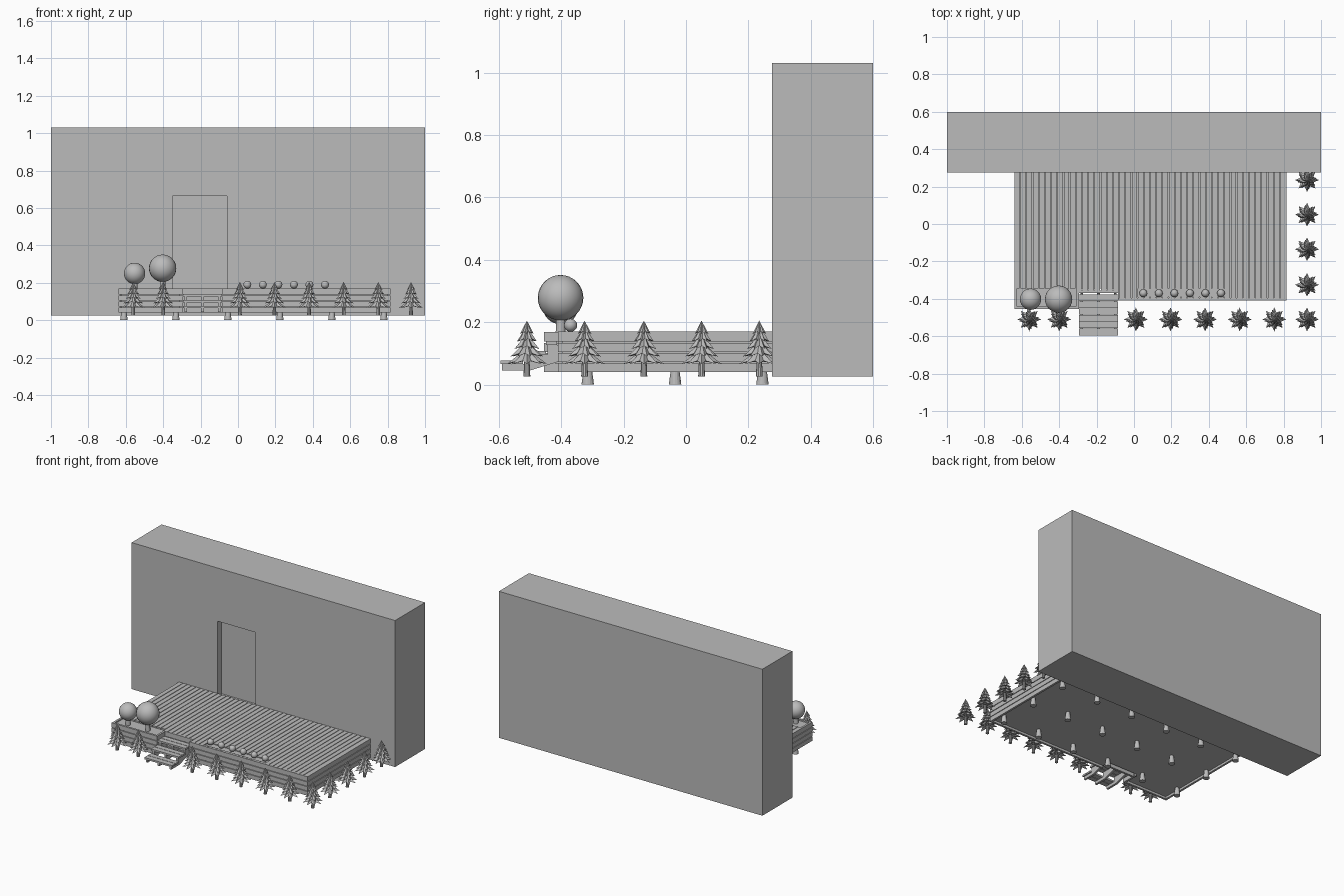
import bpy, bmesh, math
from mathutils import Matrix, Vector

cube = bpy.data.objects.get("Cube")
if cube:
    bpy.data.objects.remove(cube)

GREY = (0.5, 0.5, 0.5, 1)
mat = bpy.data.materials.new("plain grey")
mat.use_nodes = True
mat.diffuse_color = GREY
mat.node_tree.nodes["Principled BSDF"].inputs["Base Color"].default_value = GREY


def finish(name, bm):
    me = bpy.data.meshes.new(name)
    bmesh.ops.recalc_face_normals(bm, faces=bm.faces)
    bm.to_mesh(me)
    bm.free()
    me.materials.append(mat)
    ob = bpy.data.objects.new(name, me)
    bpy.context.collection.objects.link(ob)
    return ob


def box(bm, x0, x1, y0, y1, z0, z1):
    size = Matrix.Diagonal((x1 - x0, y1 - y0, z1 - z0, 1))
    mid = Matrix.Translation(((x0 + x1) / 2, (y0 + y1) / 2, (z0 + z1) / 2))
    bmesh.ops.create_cube(bm, size=1, matrix=mid @ size)


def cone(bm, x, y, z0, z1, r0, r1, sides=16):
    bmesh.ops.create_cone(bm, cap_ends=True, segments=sides, radius1=r0, radius2=r1,
                          depth=z1 - z0, matrix=Matrix.Translation((x, y, (z0 + z1) / 2)))


def ball(bm, x, y, z, r, u=24, v=16):
    made = bmesh.ops.create_uvsphere(bm, u_segments=u, v_segments=v, radius=r,
                                     matrix=Matrix.Translation((x, y, z)))
    for f in {f for vert in made["verts"] for f in vert.link_faces}:
        f.smooth = True


LEFT, RIGHT, FRONT, BACK = -0.64, 0.815, -0.41, 0.275
TOP, LOW = 0.17, 0.04
STEP0, STEP1, STEP_BACK = -0.295, -0.085, -0.37
BED_FRONT, BED_BACK = -0.455, -0.345

# House wall with a recessed doorway
bm = bmesh.new()
box(bm, -1, 1, BACK, 0.6, 0.025, 1.03)
wall = finish("house_wall", bm)
bm = bmesh.new()
box(bm, -0.35, -0.06, 0.2, BACK + 0.045, 0.15, 0.665)
cutter = finish("doorway_cutter", bm)
cutter.hide_render = True
cutter.hide_set(True)
cut = wall.modifiers.new("doorway", "BOOLEAN")
cut.operation = "DIFFERENCE"
cut.object = cutter

# Deck floor: base slab and planks, shortened behind the bed and the steps
bm = bmesh.new()
box(bm, LEFT + 0.012, RIGHT - 0.012, BED_BACK, BACK, 0.055, 0.155)
box(bm, STEP1, RIGHT - 0.012, FRONT + 0.012, BED_BACK, 0.055, 0.155)
finish("deck_base", bm)
bm = bmesh.new()
count = 44
pitch = (RIGHT - LEFT) / count
for i in range(count):
    x = LEFT + i * pitch
    mid = x + pitch / 2
    front = BED_BACK if mid < STEP0 else STEP_BACK if mid < STEP1 else FRONT
    if 0.02 < mid < 0.485:
        box(bm, x, x + pitch - 0.004, FRONT, -0.39, 0.152, TOP)
        front = BED_BACK
    box(bm, x, x + pitch - (0.004 if i < count - 1 else 0), front, BACK, 0.152, TOP)
finish("deck_planks", bm)

# Horizontal side boards around the deck and the planting bed
bm = bmesh.new()
rows = 4
rise = (TOP - LOW) / rows
t = 0.014
for i in range(rows):
    z0 = LOW + i * rise
    z1 = z0 + rise - (0.004 if i < rows - 1 else 0.001)
    box(bm, LEFT, STEP0, BED_FRONT, BED_FRONT + t, z0, z1)
    box(bm, LEFT, LEFT + t, BED_FRONT + t, BACK, z0, z1)
    box(bm, STEP0 - t, STEP0, BED_FRONT + t, BED_BACK, z0, z1)
    box(bm, STEP1, RIGHT, FRONT, FRONT + t, z0, z1)
    box(bm, RIGHT - t, RIGHT, FRONT + t, BACK, z0, z1)
    box(bm, STEP0, STEP1, STEP_BACK, STEP_BACK + t, z0, z1)
finish("side_boards", bm)

# Planting bed soil and narrow flower trough
bm = bmesh.new()
box(bm, LEFT + t, STEP0 - t, BED_FRONT + t, BED_BACK, 0.055, 0.16)
finish("bed_soil", bm)
bm = bmesh.new()
box(bm, 0.02, 0.485, -0.39, BED_BACK, 0.14, 0.165)
finish("trough_soil", bm)

# Round trees in the bed
for name, x, z, r in (("small_round_tree", -0.553, 0.25, 0.057),
                      ("large_round_tree", -0.403, 0.278, 0.073)):
    bm = bmesh.new()
    cone(bm, x, -0.402, 0.15, z, 0.016, 0.013)
    ball(bm, x, -0.402, z, r)
    finish(name, bm)

# Little round bushes in the trough
bm = bmesh.new()
for i in range(6):
    ball(bm, 0.05 + i * 0.083, -0.37, 0.19, 0.021, 16, 10)
finish("trough_bushes", bm)

# Deck feet
bm = bmesh.new()
for i in range(6):
    for y in (-0.315, -0.035, 0.245):
        cone(bm, -0.61 + i * 0.278, y, 0, 0.06, 0.02, 0.012)
finish("deck_feet", bm)

# Front steps: treads of two planks on three notched stringers
bm = bmesh.new()
going = 0.073
for i in range(3):
    y = -0.595 + i * going
    z = 0.077 + i * 0.031
    for k in range(2):
        box(bm, STEP0, STEP1, y + k * 0.038, y + k * 0.038 + 0.035, z - 0.012, z)
finish("step_treads", bm)
bm = bmesh.new()
for x in (STEP0 + 0.008, (STEP0 + STEP1) / 2 - 0.007, STEP1 - 0.022):
    outline = [(-0.59, 0.045)]
    for i in range(3):
        y, z = -0.59 + i * going, 0.065 + i * 0.031
        outline += [(y, z), (y + going, z)]
    outline += [(STEP_BACK, 0.085), (-0.5, 0.045)]
    face = bm.faces.new([bm.verts.new((x, y, z)) for y, z in outline])
    new = bmesh.ops.extrude_face_region(bm, geom=[face])["geom"]
    bmesh.ops.translate(bm, vec=(0.014, 0, 0),
                        verts=[v for v in new if isinstance(v, bmesh.types.BMVert)])
finish("step_stringers", bm)


# Fir trees: a trunk and five star-shaped skirts
def fir(name, x, y):
    bm = bmesh.new()
    cone(bm, x, y, 0.025, 0.09, 0.011, 0.008, 10)
    points = 8
    for k in range(5):
        z = 0.066 + k * 0.024
        r = 0.064 - k * 0.0105
        tip = bm.verts.new((x, y, min(z + 0.05, 0.205)))
        hub = bm.verts.new((x, y, z + 0.012))
        ring = []
        for i in range(points * 2):
            a = math.pi * i / points + k * 0.2
            rr, zz = (r, z) if i % 2 == 0 else (r * 0.55, z + 0.01)
            ring.append(bm.verts.new((x + rr * math.cos(a), y + rr * math.sin(a), zz)))
        for i, v in enumerate(ring):
            w = ring[(i + 1) % len(ring)]
            bm.faces.new((v, w, tip))
            bm.faces.new((w, v, hub))
    finish(name, bm)


for i, x in enumerate((-0.56, -0.4, 0.01, 0.195, 0.38, 0.565, 0.75, 0.925)):
    fir(f"front_fir_{i + 1}", x, -0.51)
for i, y in enumerate((-0.325, -0.135, 0.05, 0.235)):
    fir(f"side_fir_{i + 1}", 0.925, y)
